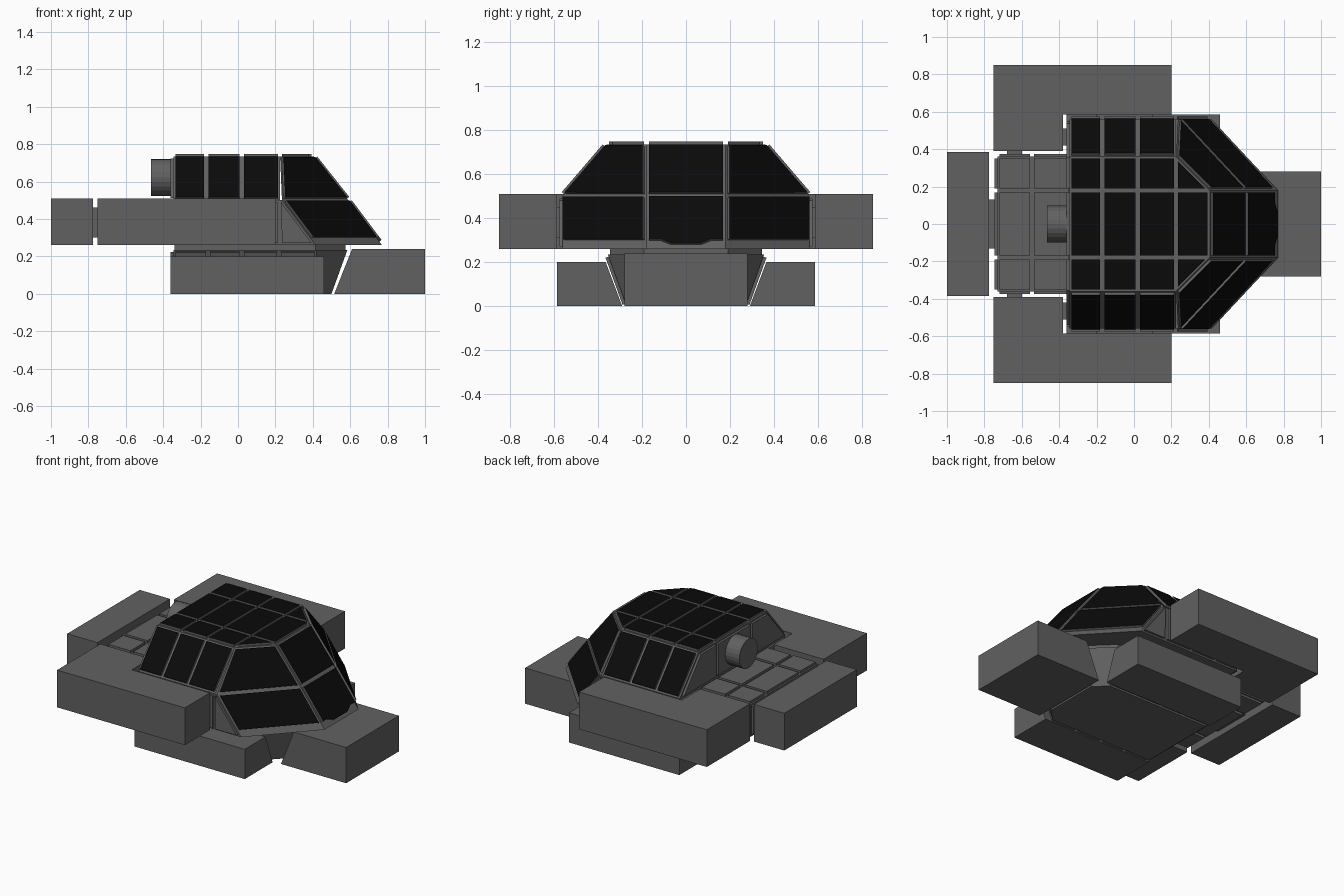
import bpy, bmesh, math
from mathutils import Vector

if "Cube" in bpy.data.objects:
    bpy.data.objects.remove(bpy.data.objects["Cube"])


def material(name, v):
    m = bpy.data.materials.new(name)
    m.diffuse_color = (v, v, v, 1)
    m.use_nodes = True
    m.node_tree.nodes["Principled BSDF"].inputs["Base Color"].default_value = m.diffuse_color
    return m


GREY, BLACK = material("hull_grey", 0.12), material("glass_black", 0.003)


def finish(bm, name):
    me = bpy.data.meshes.new(name)
    bm.to_mesh(me)
    bm.free()
    me.materials.append(GREY)
    me.materials.append(BLACK)
    ob = bpy.data.objects.new(name, me)
    bpy.context.collection.objects.link(ob)
    return ob


def prism(name, pts, axis, lo, hi):
    """Extrude a 2D outline along an axis."""
    def co(a, b, t):
        return {'x': (t, a, b), 'y': (a, t, b), 'z': (a, b, t)}[axis]
    bm = bmesh.new()
    rings = [[bm.verts.new(co(a, b, t)) for a, b in pts] for t in (lo, hi)]
    bm.faces.new(rings[0])
    bm.faces.new(rings[1])
    n = len(pts)
    for i in range(n):
        j = (i + 1) % n
        bm.faces.new((rings[0][i], rings[0][j], rings[1][j], rings[1][i]))
    bmesh.ops.recalc_face_normals(bm, faces=bm.faces)
    return finish(bm, name)


def box(name, x, y, z):
    return prism(name, [(x[0], y[0]), (x[1], y[0]), (x[1], y[1]), (x[0], y[1])], 'z', *z)


class Shell:
    """Convex shell whose cells carry raised plates (kind 0 plain, 1 grey plate, 2 black plate)."""
    def __init__(self, centre):
        self.bm, self.c, self.plates, self.black = bmesh.new(), Vector(centre), [], []

    def add(self, pts, kind=1, mirror=False):
        f = self.bm.faces.new([self.bm.verts.new(p) for p in pts])
        f.normal_update()
        if f.normal.dot(f.calc_center_median() - self.c) < 0:
            f.normal_flip()
            f.normal_update()
        if kind:
            self.plates.append(f)
        if kind == 2:
            self.black.append(f)
        if mirror:
            self.add([(x, -y, z) for x, y, z in pts], kind)

    def build(self, name, gap=0.011, height=0.015):
        bmesh.ops.inset_individual(self.bm, faces=self.plates, thickness=gap, use_even_offset=True)
        bmesh.ops.inset_individual(self.bm, faces=self.plates, thickness=0, depth=height)
        for f in self.black:
            f.material_index = 1
        return finish(self.bm, name)


def pairs(s):
    return list(zip(s, s[1:]))


# Cabin: black panelled canopy over grey lower walls
cab = Shell((0.1, 0, 0.45))
B, T, M, L = -0.345, 0.733, 0.5, 0.26
for x0, x1 in pairs([B, -0.17, 0.02, 0.225]):
    for y0, y1 in pairs([-0.36, -0.18, 0.18, 0.36]):
        cab.add([(x0, y0, T), (x1, y0, T), (x1, y1, T), (x0, y1, T)], 2)
    cab.add([(x0, .36, T), (x1, .36, T), (x1, .56, M), (x0, .56, M)], 2, True)
    cab.add([(x0, .56, M), (x1, .56, M), (x1, .56, L), (x0, .56, L)], 1, True)
cab.add([(.225, -.18, T), (.405, -.18, T), (.405, .18, T), (.225, .18, T)], 2)
cab.add([(.225, .18, T), (.405, .18, T), (.225, .36, T)], 2, True)
# Cabin front: upper and lower windows, corner windows and chin strip
cab.add([(.405, -.18, T), (.405, .18, T), (.59, .18, M), (.59, -.18, M)], 2)
cab.add([(.225, .36, T), (.405, .18, T), (.59, .18, M), (.235, .56, M)], 2, True)
cab.add([(.59, -.18, M), (.59, .18, M), (.7475, .18, .29), (.7475, .12, .29), (.7625, .07, .27),
         (.7625, -.07, .27), (.7475, -.12, .29), (.7475, -.18, .29)], 2)
cab.add([(.59, .18, M), (.235, .56, M), (.3925, .56, .29), (.7475, .18, .29)], 2, True)
cab.add([(.7475, -.18, .29), (.7475, .18, .29), (.77, .18, L), (.77, -.18, L)], 0)
cab.add([(.7475, .18, .29), (.3925, .56, .29), (.415, .56, L), (.77, .18, L)], 0, True)
cab.add([(.225, .56, M), (.235, .56, M), (.415, .56, L), (.225, .56, L)], 1, True)
# Cabin back wall and floor
cab.add([(B, -.18, T), (B, .18, T), (B, .18, M), (B, -.18, M)])
cab.add([(B, .18, T), (B, .36, T), (B, .56, M), (B, .18, M)], 1, True)
cab.add([(B, .36, M), (B, .56, M), (B, .56, L), (B, .36, L)], 1, True)
cab.add([(B, -.36, M), (B, .36, M), (B, .36, L), (B, -.36, L)], 0)
cab.add([(B, -.56, L), (.415, -.56, L), (.77, -.18, L), (.77, .18, L), (.415, .56, L), (B, .56, L)], 0)
cab.build("cabin")

# Rear deck: grey plates on all sides
deck = Shell((-0.54, 0, 0.38))
zt, zb, xr = 0.485, 0.275, -0.73
ys = pairs([-0.36, -0.18, 0.18, 0.36])
for x0, x1 in pairs([xr, -0.545, B - 0.005]):
    for z in (zt, zb):
        for y0, y1 in ys:
            deck.add([(x0, y0, z), (x1, y0, z), (x1, y1, z), (x0, y1, z)])
    deck.add([(x0, .36, zt), (x1, .36, zt), (x1, .36, zb), (x0, .36, zb)], 1, True)
for y0, y1 in ys:
    deck.add([(xr, y0, zt), (xr, y1, zt), (xr, y1, zb), (xr, y0, zb)])
deck.build("rear_deck")

# Base: flared keel with plated flanks
base = Shell((0, 0, 0.12))
H = 0.235
for x0, x1 in pairs([B, -0.16, 0.02, 0.22, 0.42]):
    base.add([(x0, .27, 0), (x1, .27, 0), (x1, .355, H), (x0, .355, H)], 1, True)
base.add([(.42, .27, 0), (.42, .355, H), (.585, .2, H), (.5, .19, 0)], 0, True)
base.add([(.5, -.19, 0), (.5, .19, 0), (.585, .2, H), (.585, -.2, H)], 0)
base.add([(B, -.27, 0), (B, .27, 0), (B, .355, H), (B, -.355, H)])
for y, yn, xn, z in ((.27, .19, .5, 0), (.355, .2, .585, H)):
    base.add([(B, -y, z), (.42, -y, z), (xn, -yn, z), (xn, yn, z), (.42, y, z), (B, y, z)], 0)
base.build("base")
prism("base_collar", [(-.34, -.345), (.415, -.345), (.575, -.19), (.575, .19), (.415, .345), (-.34, .345)],
      'z', 0.23, 0.262)

# Armour pods and their connectors, both sides
for s, side in ((1, "left"), (-1, "right")):
    prism("side_pod_" + side, [(x, s * y) for x, y in
          ((-.75, .39), (-.38, .39), (-.38, .585), (.2, .585), (.2, .85), (-.75, .85))], 'z', 0.26, 0.51)
    prism("lower_pod_" + side, [(s * y, z) for y, z in
          ((.29, 0), (.585, 0), (.585, .2), (.365, .2))], 'x', -0.36, 0.46)
    box("deck_connector_" + side, (-.68, -.6), (s * .355, s * .4), (.31, .46))
    box("cabin_connector_" + side, (-.2, .1), (s * .555, s * .595), (.31, .45))
    box("corner_connector_" + side, (-.39, B), (s * .42, s * .51), (.31, .46))

prism("front_pod", [(.515, 0), (1, 0), (1, .24), (.61, .24)], 'y', -0.28, 0.28)
box("rear_pod", (-1, -.775), (-.385, .385), (.26, .51))
box("rear_connector", (-.785, -.725), (-.13, .13), (.3, .46))

# Exhaust drum on the cabin back
n = 24
prism("exhaust_drum", [(0.098 * math.cos(2 * math.pi * i / n), 0.622 + 0.098 * math.sin(2 * math.pi * i / n))
                       for i in range(n)], 'x', -0.465, B)
